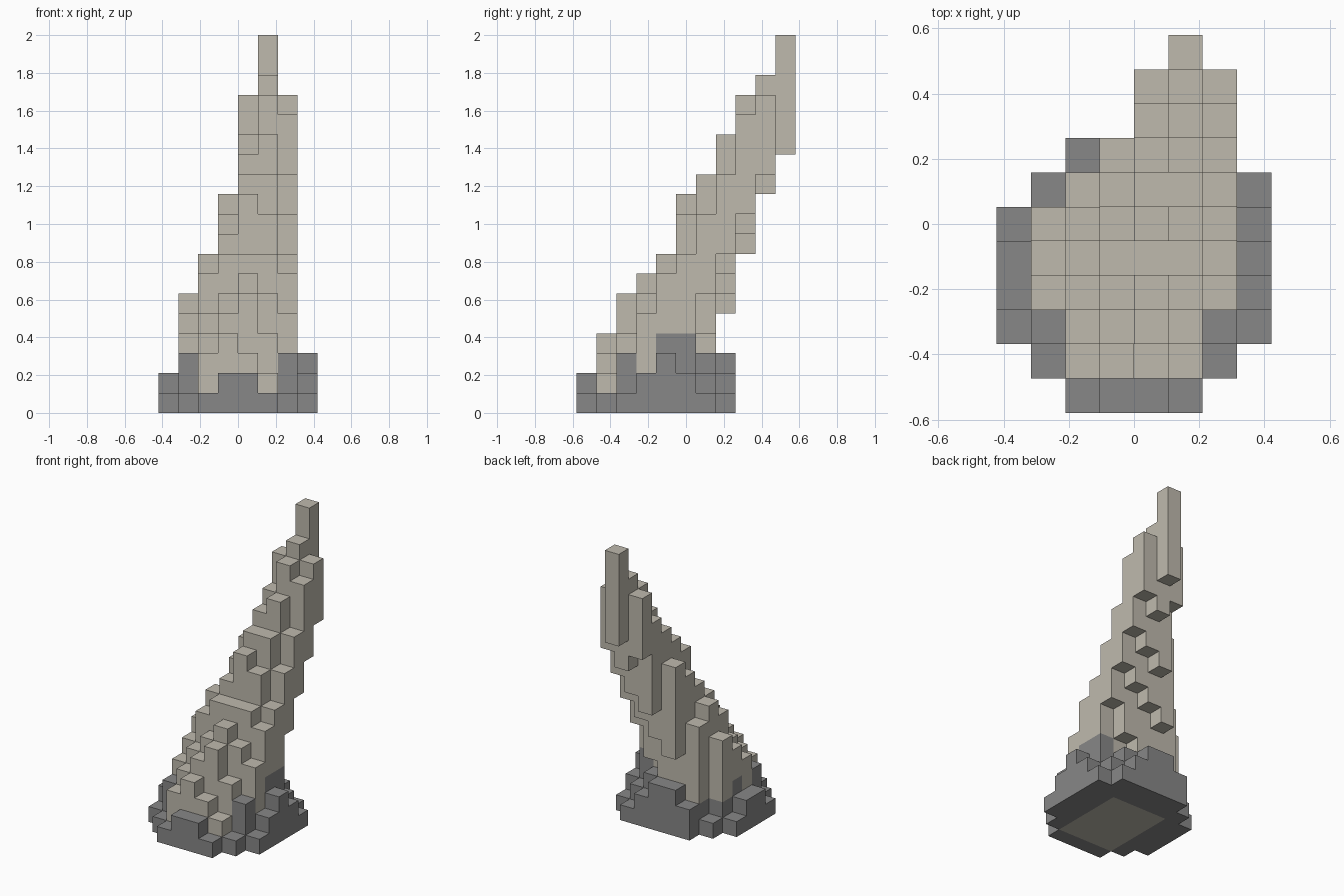
import bpy
import bmesh
from mathutils import Vector

cube = bpy.data.objects.get("Cube")
if cube:
    bpy.data.objects.remove(cube, do_unlink=True)

# The whole model sits on a grid of equal blocks, counted from its front right corner
BLOCK = 2 / 19
ORIGIN = Vector((-4, -5.5, 0))

# Rows run front to back: (first column, block heights from there towards the left side)
ROCK_ROWS = [
    (2, [1, 2, 2, 1]),
    (1, [1, 0, 0, 0, 0, 1]),
    (0, [1, 3, 0, 0, 0, 0, 3, 1]),
    (0, [2, 2, 0, 0, 0, 0, 2, 2]),
    (0, [2, 3, 0, 0, 0, 0, 4, 3]),
    (0, [1, 2, 0, 0, 0, 0, 4, 2]),
    (1, [1, 2, 3, 3, 3, 2, 1]),
    (2, [2, 3, 3, 2, 1]),
]
SPIRE_ROWS = [
    (0, []),
    (2, [3, 4, 3, 2]),
    (2, [4, 5, 6, 4]),
    (1, [4, 5, 6, 7, 6, 5]),
    (1, [5, 7, 8, 8, 8, 7]),
    (1, [6, 8, 9, 11, 10, 8]),
    (2, [7, 10, 12, 12, 10]),
    (3, [11, 13, 14, 12]),
    (4, [14, 16, 15]),
    (4, [16, 17, 16]),
    (5, [19]),
]
# Overhanging underside of the spire, starting at the first overhanging row
OVERHANG_START = 6
OVERHANG_ROWS = [
    (5, [4, 6]),
    (3, [5, 6, 7, 8]),
    (4, [8, 9, 10]),
    (4, [12, 11, 12]),
    (5, [13]),
]


def read_rows(rows, first_row=0):
    """Turn rows of heights into a lookup from (column, row) to height."""
    return {(start + i, row): height
            for row, (start, heights) in enumerate(rows, first_row)
            for i, height in enumerate(heights)}


def make_material(name, color):
    material = bpy.data.materials.new(name)
    material.use_nodes = True
    material.diffuse_color = color
    shader = next(n for n in material.node_tree.nodes if n.type == 'BSDF_PRINCIPLED')
    shader.inputs["Base Color"].default_value = color
    shader.inputs["Roughness"].default_value = 0.9
    return material


def add_block_face(bm, cell, axis, side):
    """Add one outward-facing square of a block."""
    u, v = (axis + 1) % 3, (axis + 2) % 3
    corners = []
    for du, dv in ((0, 0), (1, 0), (1, 1), (0, 1)):
        point = Vector(cell)
        point[axis] += side
        point[u] += du
        point[v] += dv
        corners.append(bm.verts.new((point + ORIGIN) * BLOCK))
    if not side:
        corners.reverse()
    bm.faces.new(corners)


def build_blocks(name, cells, solid, material):
    """Build the exposed surface of a group of blocks."""
    bm = bmesh.new()
    for cell in sorted(cells):
        for axis in range(3):
            for side in (0, 1):
                neighbour = list(cell)
                neighbour[axis] += 1 if side else -1
                if tuple(neighbour) not in solid:
                    add_block_face(bm, cell, axis, side)
    bmesh.ops.remove_doubles(bm, verts=bm.verts, dist=BLOCK / 100)
    mesh = bpy.data.meshes.new(name)
    bm.to_mesh(mesh)
    bm.free()
    mesh.materials.append(material)
    obj = bpy.data.objects.new(name, mesh)
    bpy.context.collection.objects.link(obj)
    return obj


rock_tops = read_rows(ROCK_ROWS)
spire_tops = read_rows(SPIRE_ROWS)
spire_bottoms = read_rows(OVERHANG_ROWS, OVERHANG_START)

# Rubble ring around the foot, and the leaning spire that rises out of it
rock_cells = {(x, y, z) for (x, y), top in rock_tops.items() for z in range(top)}
spire_cells = set()
for place, top in spire_tops.items():
    bottom = spire_bottoms.get(place, rock_tops.get(place, 0))
    spire_cells.update((*place, z) for z in range(bottom, top))

solid = rock_cells | spire_cells
grey_rock = make_material("grey_rock", (0.245, 0.245, 0.245, 1))
pale_stone = make_material("pale_stone", (0.52, 0.49, 0.42, 1))
build_blocks("rock_base", rock_cells, solid, grey_rock)
build_blocks("leaning_spire", spire_cells, solid, pale_stone)
